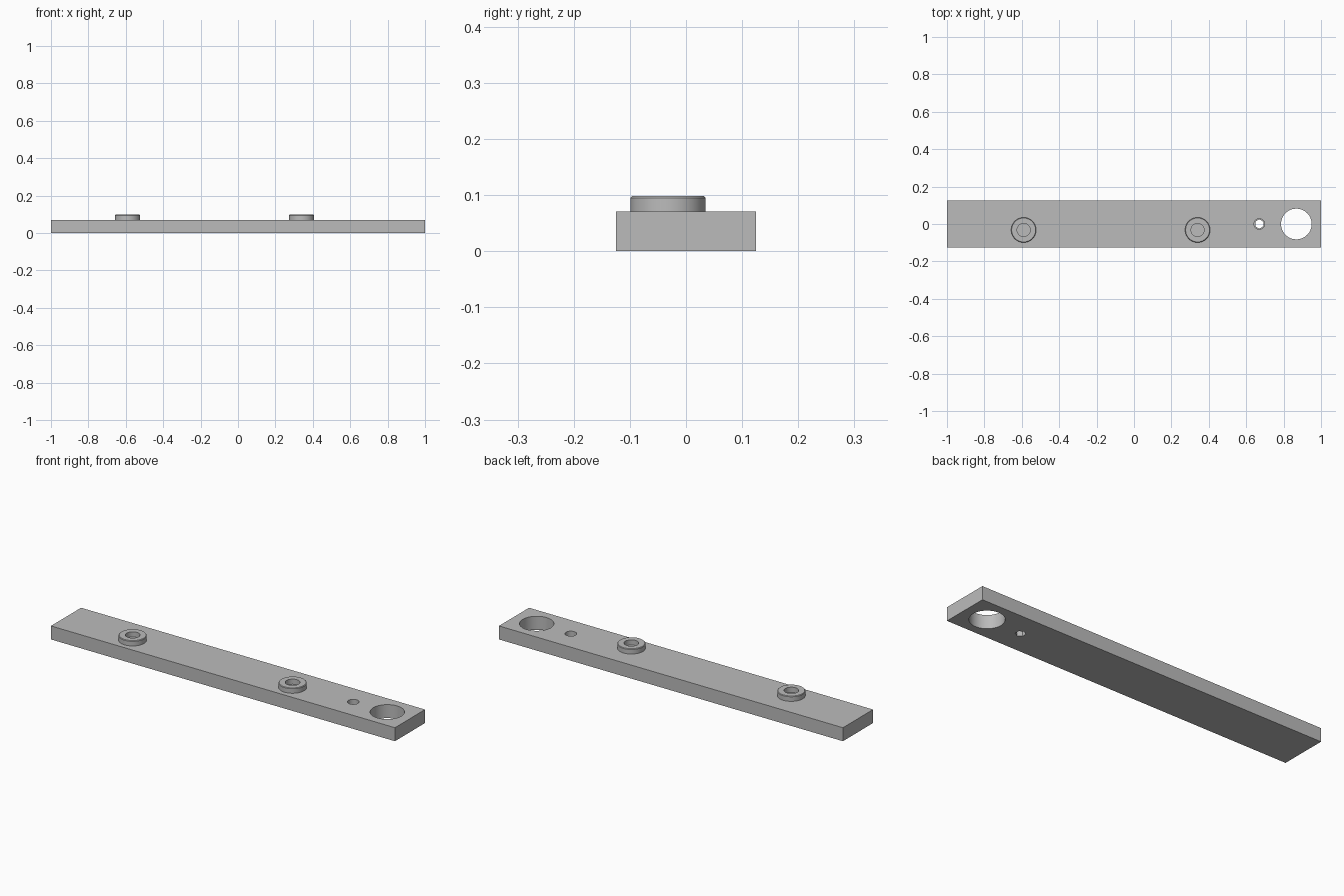
import bpy, bmesh
from math import pi, cos, sin, radians

if "Cube" in bpy.data.objects:
    bpy.data.objects.remove(bpy.data.objects["Cube"])

BAR_TOP = 0.071
BOSS_TOP = 0.098

grey = bpy.data.materials.new("plain grey")
grey.use_nodes = True
colour = (0.5, 0.5, 0.5, 1)
grey.diffuse_color = colour
grey.node_tree.nodes["Principled BSDF"].inputs["Base Color"].default_value = colour


def shade(obj):
    bpy.ops.object.select_all(action="DESELECT")
    obj.select_set(True)
    bpy.context.view_layer.objects.active = obj
    bpy.ops.object.shade_smooth_by_angle(angle=radians(30))


def cutter(name, x, radius, sides, bottom, top):
    bpy.ops.mesh.primitive_cylinder_add(vertices=sides, radius=radius, depth=top - bottom,
                                        location=(x, 0, (bottom + top) / 2))
    obj = bpy.context.object
    obj.name = name
    obj.hide_render = True
    return obj


def ring(name, x, y, profile, sides=64):
    """Revolve a closed (radius, height) outline around a vertical axis."""
    bm = bmesh.new()
    loops = []
    for i in range(sides):
        a = 2 * pi * i / sides
        loops.append([bm.verts.new((r * cos(a), r * sin(a), z)) for r, z in profile])
    n = len(profile)
    for i in range(sides):
        one, two = loops[i], loops[(i + 1) % sides]
        for j in range(n):
            k = (j + 1) % n
            bm.faces.new((one[j], two[j], two[k], one[k]))
    bmesh.ops.recalc_face_normals(bm, faces=bm.faces)
    mesh = bpy.data.meshes.new(name)
    bm.to_mesh(mesh)
    bm.free()
    obj = bpy.data.objects.new(name, mesh)
    obj.location = (x, y, 0)
    bpy.context.collection.objects.link(obj)
    mesh.materials.append(grey)
    shade(obj)
    return obj


# Flat bar
bpy.ops.mesh.primitive_cube_add(size=1, location=(0, 0, BAR_TOP / 2))
bar = bpy.context.object
bar.name = "bar"
bar.scale = (2, 0.25, BAR_TOP)
bpy.ops.object.transform_apply(location=True, rotation=False, scale=True)
bar.data.materials.append(grey)

# Large through hole, and a small hexagonal hole with a round upper recess
cutters = [
    cutter("large_hole_cutter", 0.868, 0.082, 64, -0.1, 0.2),
    cutter("hex_hole_cutter", 0.67, 0.025, 6, -0.1, 0.2),
    cutter("round_recess_cutter", 0.67, 0.028, 32, BAR_TOP / 2, 0.2),
]
for c in cutters:
    mod = bar.modifiers.new(c.name, "BOOLEAN")
    mod.operation = "DIFFERENCE"
    mod.solver = "EXACT"
    mod.object = c
    bpy.context.view_layer.objects.active = bar
    bpy.ops.object.modifier_apply(modifier=mod.name)
for c in cutters:
    bpy.data.objects.remove(c)
shade(bar)

# Raised ring bosses with a small bevel on the outer top edge
outer, inner, bevel = 0.067, 0.035, 0.003
outline = [(inner, BAR_TOP - 0.005), (outer, BAR_TOP - 0.005), (outer, BOSS_TOP - bevel),
           (outer - bevel, BOSS_TOP), (inner, BOSS_TOP)]
for side, x in (("right", -0.59), ("left", 0.34)):
    ring(side + "_ring_boss", x, -0.032, outline)
